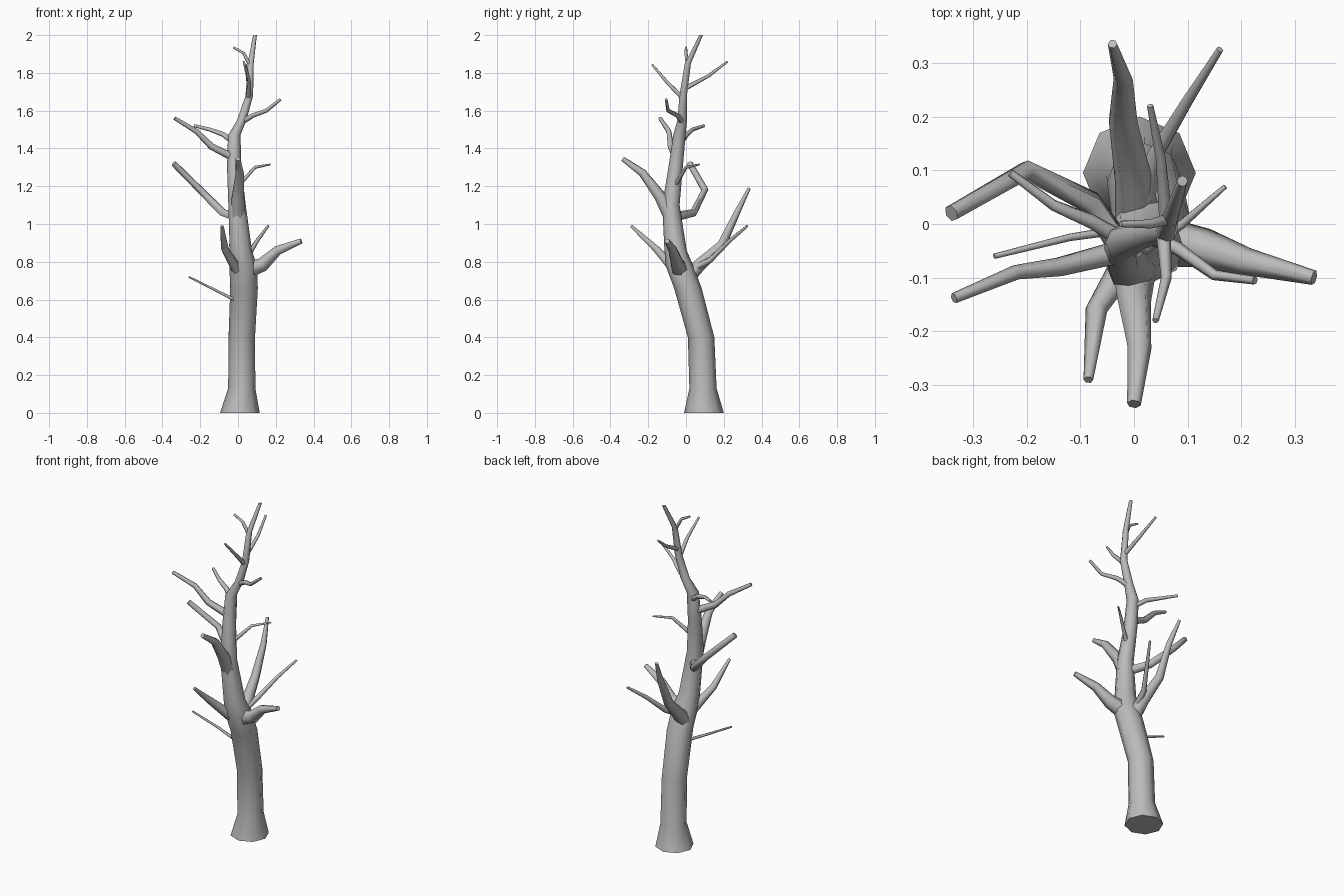
import bpy
import bmesh
import math
from mathutils import Vector

# Remove only the default cube
cube = bpy.data.objects.get("Cube")
if cube:
    bpy.data.objects.remove(cube, do_unlink=True)

# Single bark colour
bark = bpy.data.materials.new("grey_bark")
bark.use_nodes = True
bark_colour = (0.5, 0.5, 0.5, 1)
bark.diffuse_color = bark_colour
bark.node_tree.nodes["Principled BSDF"].inputs["Base Color"].default_value = bark_colour


def tube(name, points, radii, sides, level=False):
    """Sweep a tapering polygon along a path; level keeps the rings horizontal."""
    points = [Vector(p) for p in points]
    bm = bmesh.new()
    rings = []
    side = None
    for i, centre in enumerate(points):
        before = points[max(i - 1, 0)]
        after = points[min(i + 1, len(points) - 1)]
        along = Vector((0, 0, 1)) if level else (after - before).normalized()
        if side is None:
            side = Vector((1, 0, 0)) if level else along.orthogonal()
        # Carry the previous ring's orientation forward to avoid twisting
        side = (side - along * side.dot(along)).normalized()
        other = along.cross(side)
        ring = []
        for k in range(sides):
            angle = math.tau * k / sides
            offset = side * math.cos(angle) + other * math.sin(angle)
            ring.append(bm.verts.new(centre + offset * radii[i]))
        rings.append(ring)
    for low, high in zip(rings, rings[1:]):
        for k in range(sides):
            n = (k + 1) % sides
            bm.faces.new((low[k], low[n], high[n], high[k]))
    bm.faces.new(list(reversed(rings[0])))
    bm.faces.new(rings[-1])
    mesh = bpy.data.meshes.new(name)
    bm.to_mesh(mesh)
    bm.free()
    mesh.materials.append(bark)
    obj = bpy.data.objects.new(name, mesh)
    bpy.context.collection.objects.link(obj)
    bpy.ops.object.select_all(action="DESELECT")
    obj.select_set(True)
    bpy.context.view_layer.objects.active = obj
    bpy.ops.object.shade_smooth_by_angle(angle=math.radians(62))
    return obj


def branch(name, thick, thin, *points):
    """Branch tapering evenly from the thick end to the thin end."""
    last = len(points) - 1
    radii = [thick + (thin - thick) * i / last for i in range(last + 1)]
    tube(name, points, radii, sides=6)


# Trunk: flared foot, backward lean, then a swaying crown
trunk_path = [
    (.01, .095, 0), (.02, .09, .13), (.02, .08, .4), (.032, .01, .66),
    (.027, -.035, .78), (.015, -.055, .86), (-.005, -.08, 1.1),
    (-.02, -.055, 1.3), (-.02, -.035, 1.47), (.02, -.02, 1.55),
    (.06, -.015, 1.68), (.067, .01, 1.85), (.09, .08, 2),
]
trunk_radii = [.105, .072, .07, .073, .073, .059, .046, .038, .033, .025, .02, .016, .01]
tube("trunk", trunk_path, trunk_radii, sides=8, level=True)

# Heavy lower limbs
branch("back_limb", .045, .009,
       (.01, -.01, .7), (0, .08, .79), (-.02, .19, .89), (-.02, .27, 1.06), (-.04, .335, 1.19))
branch("left_limb", .05, .014,
       (.03, -.03, .75), (.13, -.045, .785), (.21, -.07, .86), (.335, -.1, .91))
branch("front_limb", .042, .013,
       (0, -.08, 1.04), (0, -.14, 1.15), (.01, -.23, 1.27), (0, -.335, 1.345))
branch("front_right_limb", .032, .009,
       (0, -.05, .75), (-.07, -.16, .87), (-.085, -.29, .99))

# Slender branches of the lower crown
branch("low_twig", .009, .005,
       (-.02, -.01, .6), (-.12, -.025, .65), (-.26, -.06, .72))
branch("back_left_branch", .02, .007,
       (.02, .05, .77), (.04, .13, .81), (.1, .23, .91), (.16, .325, .99))
branch("right_branch", .025, .016,
       (-.02, -.05, 1.04), (-.08, .04, 1.06), (-.2, .1, 1.18), (-.34, .02, 1.32))
branch("left_twig", .013, .005,
       (0, -.06, 1.2), (.09, 0, 1.3), (.17, .07, 1.315))

# Branches of the upper crown
branch("upper_right_branch", .022, .01,
       (-.02, -.05, 1.35), (-.14, -.08, 1.41), (-.22, -.09, 1.49), (-.335, -.138, 1.56))
branch("upper_back_right_branch", .017, .008,
       (-.02, -.03, 1.43), (-.08, .005, 1.475), (-.15, .035, 1.5), (-.23, .095, 1.52))
branch("upper_left_branch", .015, .008,
       (.02, -.02, 1.54), (.08, -.045, 1.575), (.15, -.095, 1.6), (.225, -.105, 1.66))
branch("top_front_twig", .014, .006,
       (.055, -.02, 1.67), (.06, -.1, 1.75), (.04, -.18, 1.845))
branch("top_back_twig", .013, .006,
       (.06, 0, 1.72), (.05, .12, 1.785), (.03, .22, 1.86))
branch("top_right_twig", .011, .006,
       (.068, .01, 1.83), (.03, 0, 1.905), (-.025, 0, 1.935))
